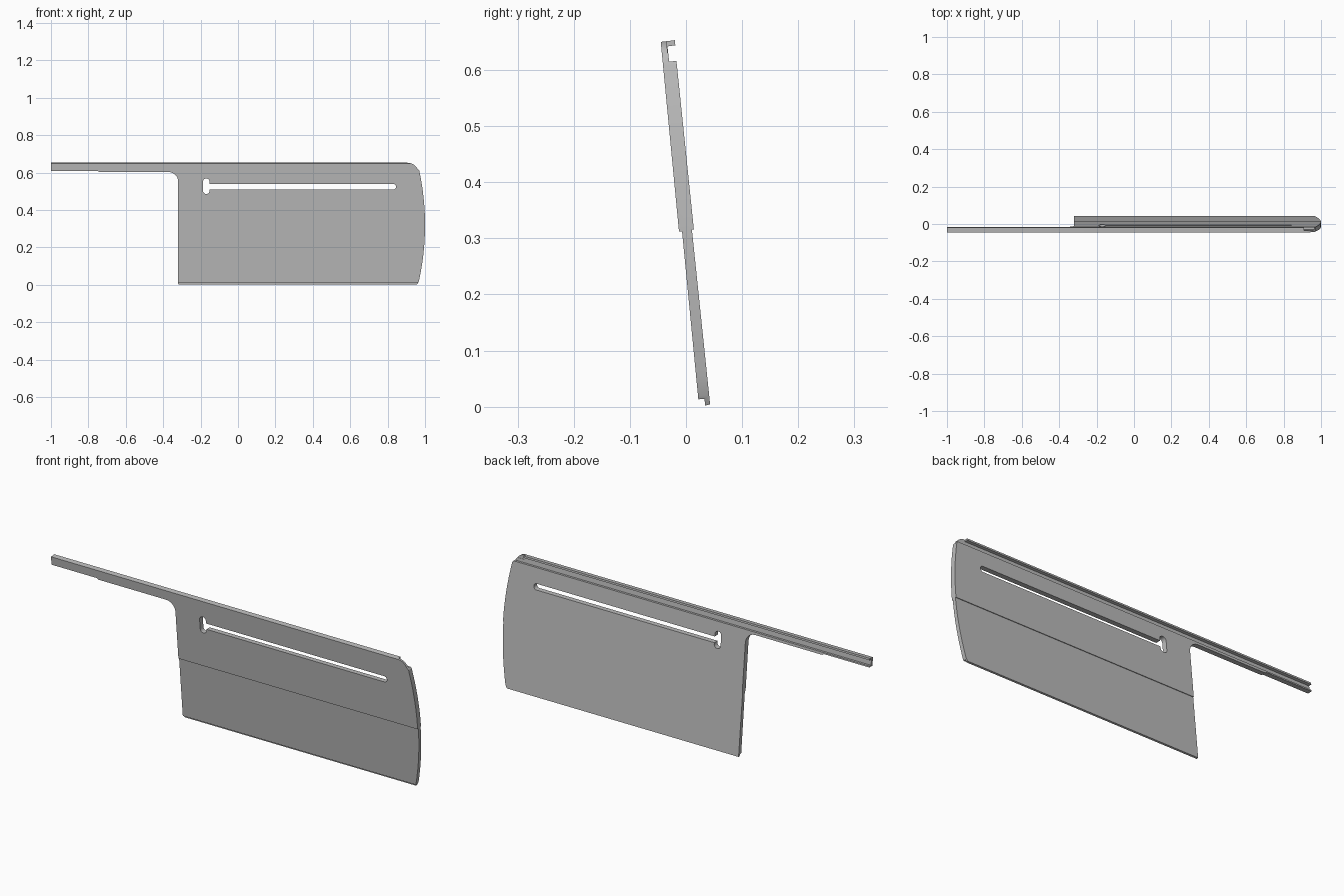
import bpy, bmesh
from math import sin, cos, pi, asin
from mathutils import Vector

cube = bpy.data.objects.get("Cube")
if cube:
    bpy.data.objects.remove(cube, do_unlink=True)

grey = bpy.data.materials.new("plain grey")
grey.use_nodes = True
grey.diffuse_color = (0.5, 0.5, 0.5, 1)
grey.node_tree.nodes["Principled BSDF"].inputs["Base Color"].default_value = (0.5, 0.5, 0.5, 1)


def prism(name, points, place, start, end):
    """Extrude a flat outline; place(u, v, depth) gives the 3D position."""
    bm = bmesh.new()
    face = bm.faces.new([bm.verts.new(place(u, v, start)) for u, v in points])
    out = bmesh.ops.extrude_face_region(bm, geom=[face])
    verts = [g for g in out["geom"] if isinstance(g, bmesh.types.BMVert)]
    shift = Vector(place(0, 0, end)) - Vector(place(0, 0, start))
    bmesh.ops.translate(bm, verts=verts, vec=shift)
    bmesh.ops.recalc_face_normals(bm, faces=bm.faces)
    mesh = bpy.data.meshes.new(name)
    bm.to_mesh(mesh)
    bm.free()
    mesh.materials.append(grey)
    obj = bpy.data.objects.new(name, mesh)
    bpy.context.collection.objects.link(obj)
    return obj


def along_x(u, v, d):
    return (d, u, v)


def along_y(u, v, d):
    return (u, d, v)


def arc(cx, cz, rx, rz, a0, a1, n=10):
    steps = [a0 + (a1 - a0) * i / n for i in range(n + 1)]
    return [(cx + rx * cos(a), cz + rz * sin(a)) for a in steps]


def capsule(x0, x1, z0, z1, r):
    corners = [(x1 - r, z1 - r, 0), (x0 + r, z1 - r, 1), (x0 + r, z0 + r, 2), (x1 - r, z0 + r, 3)]
    pts = []
    for cx, cz, q in corners:
        for p in arc(cx, cz, r, r, q * pi / 2, (q + 1) * pi / 2, 6):
            if not pts or (Vector(p) - Vector(pts[-1])).length > 1e-4:
                pts.append(p)
    if (Vector(pts[0]) - Vector(pts[-1])).length < 1e-4:
        pts.pop()
    return pts


def combine(target, other, operation):
    mod = target.modifiers.new(operation, "BOOLEAN")
    mod.operation, mod.solver, mod.object = operation, "EXACT", other
    bpy.context.view_layer.objects.active = target
    bpy.ops.object.modifier_apply(modifier=mod.name)
    bpy.data.objects.remove(other, do_unlink=True)


# Leaning cross-section: grooved top rail, thicker upper half, bottom lip
section = [(-0.045, 0.650), (-0.020, 0.653), (-0.019, 0.644), (-0.033, 0.642),
           (-0.030, 0.615), (-0.017, 0.616), (0.014, 0.316), (0.0105, 0.316),
           (0.043, 0.004), (0.034, 0.002), (0.033, 0.014), (0.022, 0.013),
           (-0.007, 0.312), (-0.0125, 0.312)]
panel = prism("panel_with_arm", section, along_x, -1, 1.02)

# Front outline: long arm, filleted inner corner, bowed right end
R, cx, cz = 1.39, -0.39, 0.32
low, high = asin((0.02 - cz) / R), asin((0.61 - cz) / R)
outline = [(-1.01, 0.67), (-1.01, 0.609), (-0.75, 0.609), (-0.74, 0.603)]
outline += arc(-0.37, 0.553, 0.05, 0.05, pi / 2, 0, 8)
outline += [(-0.32, 0.008), (-0.314, -0.02), (0.955, -0.02), (0.958, 0.003)]
outline += arc(cx, cz, R, R, low, high, 16)
outline += arc(0.905, 0.603, 0.058, 0.05, 0.35, pi / 2, 8)
outline += [(0.89, 0.67)]
combine(panel, prism("outline_helper", outline, along_y, -0.2, 0.2), "INTERSECT")

# Long slot with a taller keyhole at one end
combine(panel, prism("slot_helper", capsule(-0.17, 0.845, 0.51, 0.54, 0.0149),
                     along_y, -0.2, 0.2), "DIFFERENCE")
combine(panel, prism("keyhole_helper", capsule(-0.187, -0.152, 0.486, 0.569, 0.0174),
                     along_y, -0.2, 0.2), "DIFFERENCE")

# Rear flange of the rail stops before the rounded corner
flange_cut = [(-0.033, 0.63), (0.02, 0.63), (0.02, 0.67), (-0.035, 0.67)]
combine(panel, prism("flange_helper", flange_cut, along_x, 0.91, 1.1), "DIFFERENCE")

bpy.ops.object.select_all(action="DESELECT")
panel.select_set(True)
bpy.context.view_layer.objects.active = panel
bpy.ops.object.shade_smooth_by_angle(angle=0.5)
